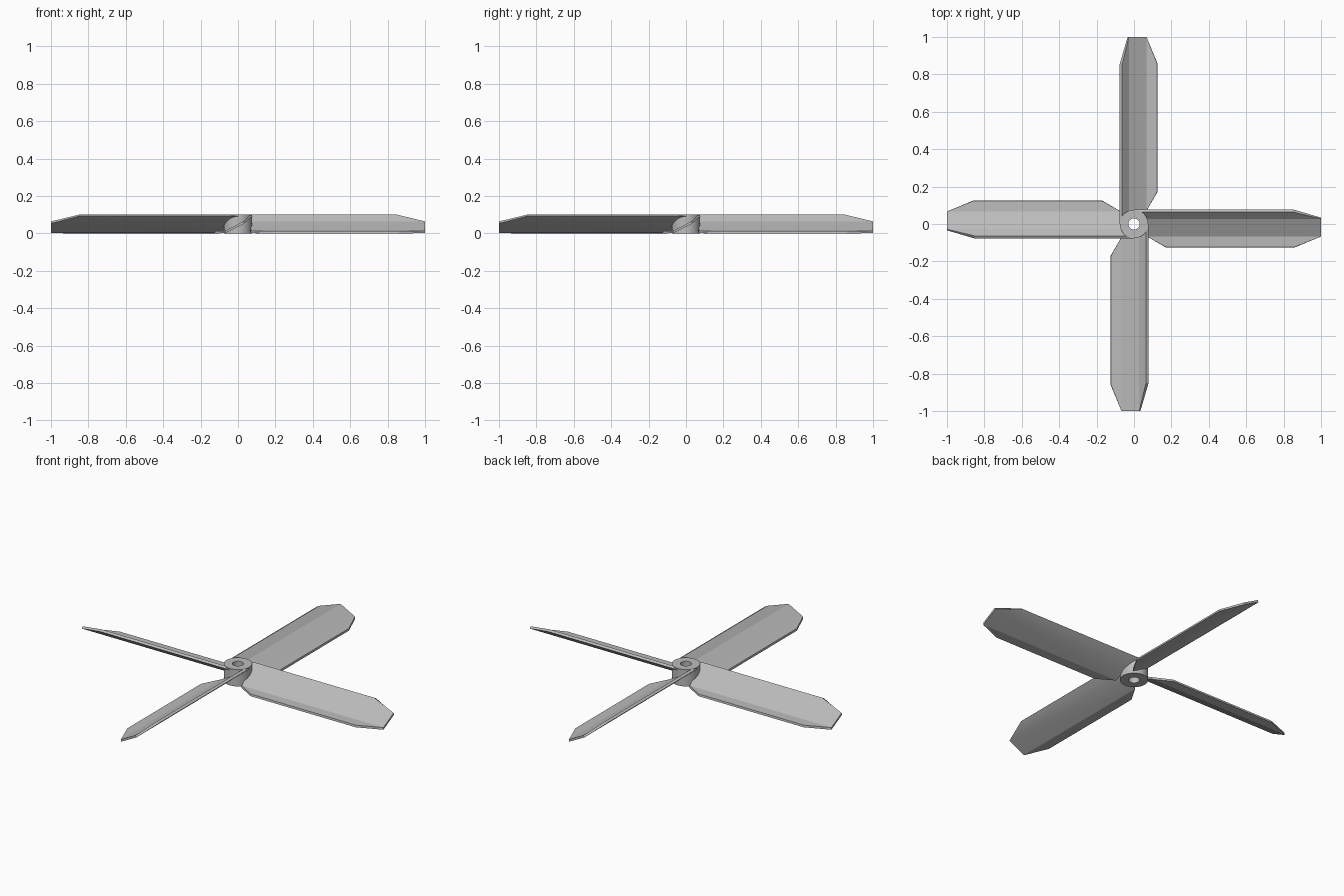
import bpy, bmesh
from math import pi, cos, sin

cube = bpy.data.objects.get("Cube")
if cube:
    bpy.data.objects.remove(cube, do_unlink=True)

mat = bpy.data.materials.new("plain grey")
mat.use_nodes = True
colour = (0.5, 0.5, 0.5, 1)
mat.diffuse_color = colour
mat.node_tree.nodes["Principled BSDF"].inputs["Base Color"].default_value = colour


def finish(name, bm, angle):
    bmesh.ops.recalc_face_normals(bm, faces=bm.faces)
    mesh = bpy.data.meshes.new(name)
    bm.to_mesh(mesh)
    bm.free()
    mesh.materials.append(mat)
    obj = bpy.data.objects.new(name, mesh)
    bpy.context.collection.objects.link(obj)
    bpy.ops.object.select_all(action='DESELECT')
    obj.select_set(True)
    bpy.context.view_layer.objects.active = obj
    bpy.ops.object.shade_smooth_by_angle(angle=angle)
    return obj


def make_hub(segments=48, outer=0.076, inner=0.03, height=0.1):
    bm = bmesh.new()
    profile = [(inner, 0), (outer, 0), (outer, height), (inner, height)]
    rings = [[bm.verts.new((r * cos(2 * pi * i / segments), r * sin(2 * pi * i / segments), z))
              for r, z in profile] for i in range(segments)]
    for i in range(segments):
        a, b = rings[i], rings[(i + 1) % segments]
        for j in range(4):
            k = (j + 1) % 4
            bm.faces.new((a[j], b[j], b[k], a[k]))
    return finish("hub", bm, 0.6)


def make_blade(name, turn):
    # each column across the blade: root x, tip x, lower (y, z), upper (y, z)
    columns = [
        (0.17, 0.86, (-0.125, 0.0), (-0.123, 0.012)),
        (0.07, 1.0, (-0.067, 0.001), (-0.067, 0.014)),
        (0.06, 1.0, (0.034, 0.053), (0.028, 0.064)),
        (0.0, 0.85, (0.078, 0.092), (0.064, 0.1)),
    ]
    bm = bmesh.new()
    rows = [[bm.verts.new((x, *yz)) for yz in (low, high) for x in (root, tip)]
            for root, tip, low, high in columns]
    # order in a row: lower root, lower tip, upper root, upper tip
    for a, b in zip(rows, rows[1:]):
        for p, q in ((0, 1), (1, 3), (3, 2), (2, 0)):
            bm.faces.new((a[p], a[q], b[q], b[p]))
    for row in (rows[0], rows[-1]):
        bm.faces.new((row[0], row[1], row[3], row[2]))
    blade = finish(name, bm, 0.3)
    blade.rotation_euler.z = turn


make_hub()
for i, side in enumerate(("left", "back", "right", "front")):
    make_blade(side + "_blade", i * pi / 2)
